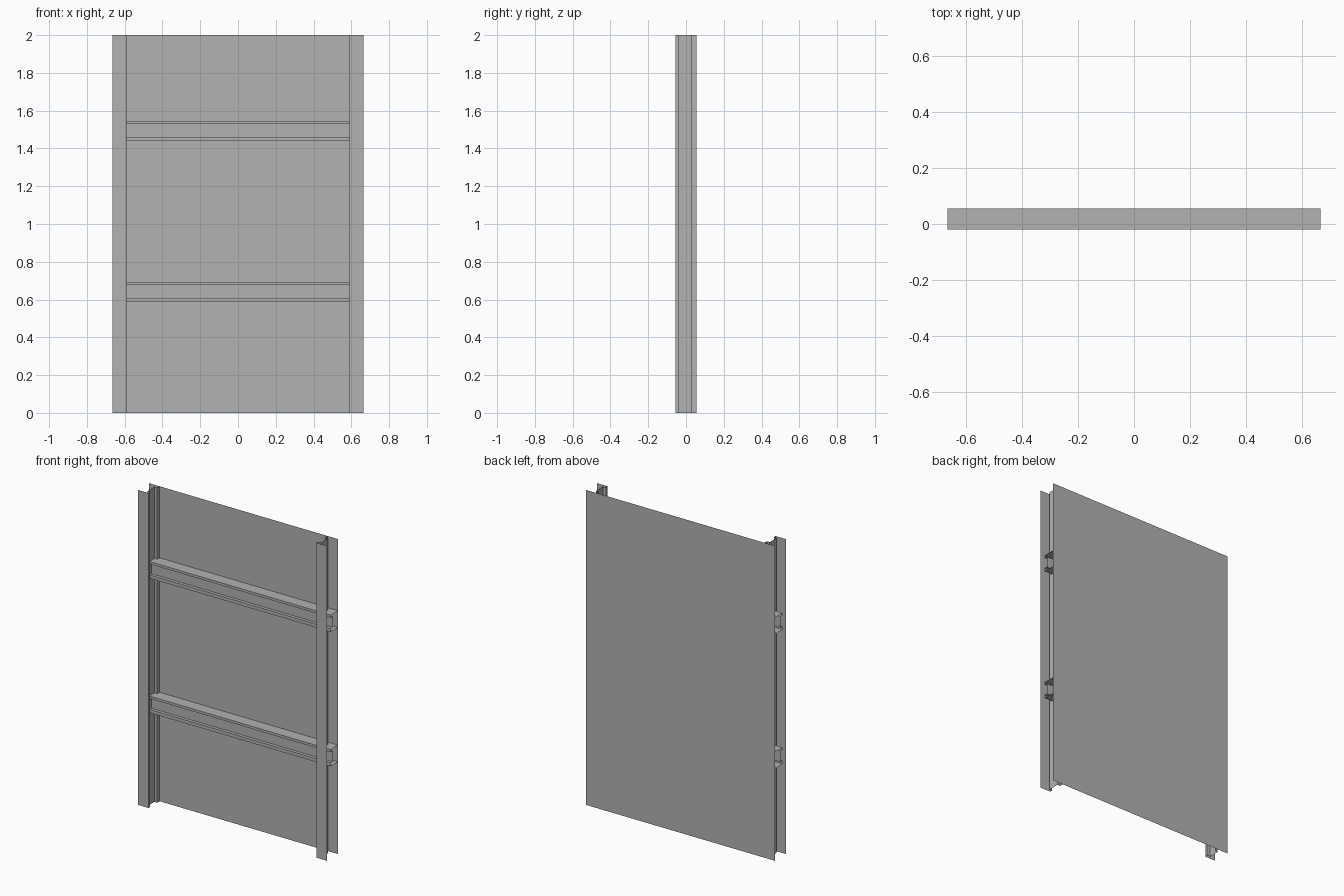
import bpy, bmesh
from mathutils import Vector

cube = bpy.data.objects.get("Cube")
if cube:
    bpy.data.objects.remove(cube, do_unlink=True)

# Overall sizes
HALF_W, HALF_D, HEIGHT = 0.665, 0.056, 2.0
FLANGE, RECESS = 0.075, 0.02

grey = bpy.data.materials.new("sheet_grey")
grey.use_nodes = True
colour = (0.445, 0.445, 0.445, 1)
grey.diffuse_color = colour
grey.node_tree.nodes["Principled BSDF"].inputs["Base Color"].default_value = colour


def extrude_profile(name, points, along):
    """Sweep an open sheet profile along a straight vector."""
    bm = bmesh.new()
    along = Vector(along)
    near = [bm.verts.new(p) for p in points]
    far = [bm.verts.new(Vector(p) + along) for p in points]
    for i in range(len(points) - 1):
        bm.faces.new((near[i], near[i + 1], far[i + 1], far[i]))
    mesh = bpy.data.meshes.new(name)
    bm.to_mesh(mesh)
    bm.free()
    mesh.materials.append(grey)
    obj = bpy.data.objects.new(name, mesh)
    bpy.context.collection.objects.link(obj)
    return obj


def channel(start, end, lip_a, lip_b):
    """Ribbed web as (inset, position) pairs running from start to end."""
    a, b = start + lip_a, end - lip_b
    return [(0, start), (0, a), (RECESS, a), (RECESS, b), (0, b), (0, end)]


# Back panel sheet
extrude_profile("back_panel",
                [(HALF_W, HALF_D, 0), (-HALF_W, HALF_D, 0)], (0, 0, HEIGHT))

# Upright posts: front flange and a ribbed web reaching the panel
for side, name in ((-1, "right_post"), (1, "left_post")):
    inner = HALF_W - FLANGE
    web = channel(-HALF_D, HALF_D, 0.017, 0.024)
    pts = [(side * HALF_W, -HALF_D, 0)]
    pts += [(side * (inner + inset), y, 0) for inset, y in web]
    extrude_profile(name, pts, (0, 0, HEIGHT))

# Cross rails: top and bottom flanges with a ribbed front web
for name, low in (("lower_rail", 0.586), ("upper_rail", 1.44)):
    high = low + 0.106
    front = HALF_D - FLANGE
    web = channel(low, high, 0.021, 0.016)
    pts = [(-HALF_W, HALF_D, low)]
    pts += [(-HALF_W, front + inset, z) for inset, z in web]
    pts.append((-HALF_W, HALF_D, high))
    extrude_profile(name, pts, (2 * HALF_W, 0, 0))
